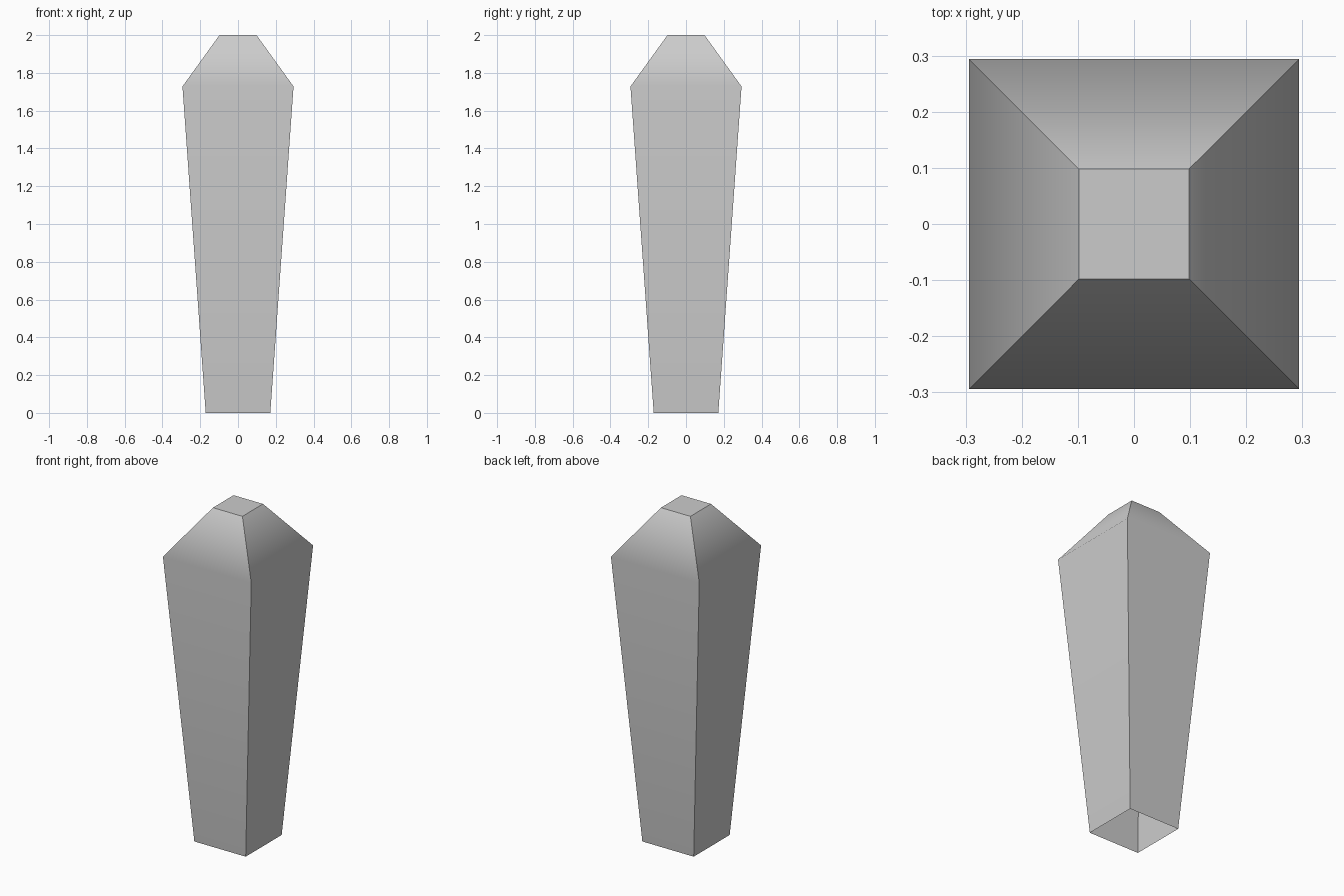
import bpy, bmesh, math

if "Cube" in bpy.data.objects:
    bpy.data.objects.remove(bpy.data.objects["Cube"])

# Profile of the square post: (half width, height)
PROFILE = [(0.171, 0.0), (0.294, 1.728), (0.098, 2.0)]
CORNERS = [(-1, -1), (1, -1), (1, 1), (-1, 1)]

bm = bmesh.new()
rings = [[bm.verts.new((sx * w, sy * w, z)) for sx, sy in CORNERS]
         for w, z in PROFILE]

# Tapered walls and sloping shoulders
for low, high in zip(rings, rings[1:]):
    for i in range(4):
        j = (i + 1) % 4
        bm.faces.new((low[i], low[j], high[j], high[i]))

# Flat cap on top; the underside is left open
bm.faces.new(rings[-1])

mesh = bpy.data.meshes.new("tapered_post")
bm.to_mesh(mesh)
bm.free()
post = bpy.data.objects.new("tapered_post", mesh)
bpy.context.collection.objects.link(post)

# Smooth only the shoulder edge, keep the corners and cap crisp
bpy.context.view_layer.objects.active = post
post.select_set(True)
bpy.ops.object.shade_smooth_by_angle(angle=math.radians(45))
weighted = post.modifiers.new("weighted_normals", 'WEIGHTED_NORMAL')
weighted.keep_sharp = True
